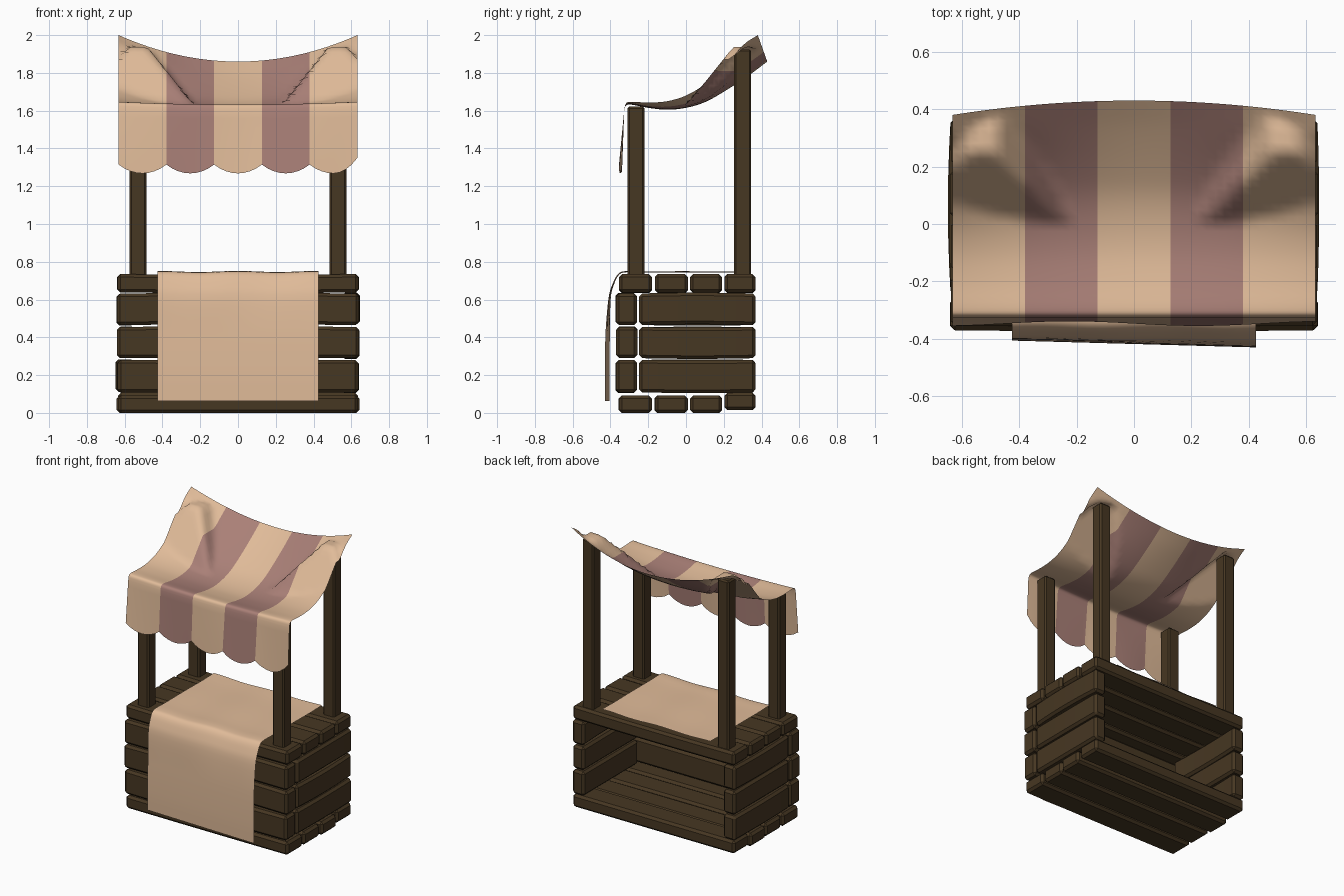
import bpy, bmesh, math, random
from mathutils import Vector

if "Cube" in bpy.data.objects:
    bpy.data.objects.remove(bpy.data.objects["Cube"])

random.seed(4)

def material(name, rgb):
    m = bpy.data.materials.new(name)
    m.diffuse_color = (*rgb, 1)
    m.use_nodes = True
    m.node_tree.nodes["Principled BSDF"].inputs["Base Color"].default_value = m.diffuse_color
    return m

WOOD = material("dark_wood", (0.062, 0.038, 0.016))
CREAM = material("cream_cloth", (0.75, 0.50, 0.32))
ROSE = material("rose_cloth", (0.40, 0.215, 0.185))

def finish(name, bm, mats):
    me = bpy.data.meshes.new(name)
    bm.to_mesh(me)
    bm.free()
    for m in mats:
        me.materials.append(m)
    ob = bpy.data.objects.new(name, me)
    bpy.context.collection.objects.link(ob)
    return ob

def plank(name, lo, hi, axis, bow=(0, 0, 0), chamfer=0.016):
    """Chamfered board between two corners, gently bowed along its long axis."""
    lo, hi, bow = Vector(lo), Vector(hi), Vector(bow)
    size, mid = hi - lo, (hi + lo) / 2
    bm = bmesh.new()
    bmesh.ops.create_cube(bm, size=1)
    for v in bm.verts:
        v.co = Vector(v.co[k] * size[k] + mid[k] for k in range(3))
    normal = Vector((0, 0, 0))
    normal[axis] = 1
    for k in range(1, 6):
        cut = mid.copy()
        cut[axis] = lo[axis] + size[axis] * k / 6
        bmesh.ops.bisect_plane(bm, geom=bm.verts[:] + bm.edges[:] + bm.faces[:],
                               plane_co=cut, plane_no=normal)
    sharp = [e for e in bm.edges if e.calc_face_angle(0) > 1]
    bmesh.ops.bevel(bm, geom=sharp, offset=chamfer, segments=1, affect='EDGES')
    for v in bm.verts:
        t = 2 * (v.co[axis] - lo[axis]) / size[axis] - 1
        v.co += bow * (1 - t * t)
        v.co.z = max(v.co.z, 0)
    return finish(name, bm, [WOOD])

def jit(a=0.005):
    return random.uniform(-a, a)

def smooth_path(pts, n):
    """Catmull-Rom resampling of a short list of tuples."""
    p = [Vector(q) for q in pts]
    p = [2 * p[0] - p[1]] + p + [2 * p[-1] - p[-2]]
    out = []
    for i in range(1, len(p) - 2):
        for k in range(n):
            t = k / n
            a, b, c, d = p[i - 1:i + 3]
            out.append(0.5 * (2 * b + (c - a) * t + (2 * a - 5 * b + 4 * c - d) * t * t
                              + (3 * b - a - 3 * c + d) * t ** 3))
    return out + [p[-2]]

def sheet(name, cols, rows, point, mats, mat_of=lambda i: 0):
    """Thin cloth: point(i, j) gives the grid position, rows run back to front."""
    bm = bmesh.new()
    g = [[bm.verts.new(point(i, j)) for j in range(rows)] for i in range(cols + 1)]
    for i in range(cols):
        for j in range(rows - 1):
            f = bm.faces.new((g[i][j], g[i][j + 1], g[i + 1][j + 1], g[i + 1][j]))
            f.material_index = mat_of(i)
            f.smooth = True
    return finish(name, bm, mats)

# floor and counter boards
for k, (y0, y1) in enumerate([(-0.355, -0.18), (-0.165, 0.01), (0.022, 0.19), (0.203, 0.368)]):
    zb = 0.015 if k == 3 else 0
    x = 0.638 + jit()
    plank(f"floor_board_{k+1}", (-x, y0, zb), (x, y1, 0.092 + zb), 0, (0, jit(0.003), 0))
    x = 0.638 + jit()
    plank(f"counter_board_{k+1}", (-x, y0, 0.638), (x, y1, 0.735), 0, (0, 0, -0.004))

# front and side wall boards
for k, (z0, z1) in enumerate([(0.108, 0.28), (0.29, 0.455), (0.465, 0.632)]):
    x = 0.64 + jit()
    plank(f"front_board_{k+1}", (-x, -0.37, z0), (x, -0.258, z1), 0, (0, jit(), jit(0.004)))
    for s, side in ((-1, "left"), (1, "right")):
        xs = sorted((s * 0.545, s * (0.635 + jit(0.004))))
        plank(f"{side}_board_{k+1}", (xs[0], -0.248, z0), (xs[1], 0.368, z1), 1,
              (s * random.uniform(0, 0.012), 0, jit(0.006)))

# four posts
for s, side in ((-1, "left"), (1, "right")):
    for place, y, top in (("front", -0.265, 1.622), ("back", 0.3, 1.925)):
        plank(f"{place}_{side}_post", (s * 0.53 - 0.045, y - 0.045, 0.72),
              (s * 0.53 + 0.045, y + 0.045, top), 2, chamfer=0.01)

# striped awning: profiles (y, z) at its side edge and at its centre
EDGE = smooth_path([(0.38, 2.0), (0.30, 1.945), (0.2, 1.83), (0.1, 1.74), (0, 1.68), (-0.1, 1.65),
                    (-0.2, 1.643), (-0.29, 1.647), (-0.318, 1.638), (-0.327, 1.605)], 4)
MID = smooth_path([(0.43, 1.86), (0.33, 1.785), (0.2, 1.70), (0.1, 1.645), (0, 1.615), (-0.1, 1.605),
                   (-0.2, 1.615), (-0.29, 1.632), (-0.318, 1.626), (-0.327, 1.60)], 4)
HALF, COLS, DROP = 0.632, 40, 8

def awning_point(i, j):
    x = HALF * (2 * i / COLS - 1)
    w = (x / HALF) ** 2
    y, z = MID[min(j, len(MID) - 1)].lerp(EDGE[min(j, len(MID) - 1)], w)
    # cloth lifted over the back posts
    d = max(0, abs(abs(x) - 0.53) - 0.05, abs(y - 0.3) - 0.05)
    z = max(z, 1.937 - 1.25 * d)
    t = max(0, j - len(MID) + 1) / DROP
    # hanging scalloped valance
    hem = 1.315 - 0.047 * abs(math.sin(math.pi * i / 8)) ** 0.8
    if i > 36:
        hem += 0.035 * ((i - 36) / 4) ** 2
    z += (hem - z) * t
    y -= 0.02 * t + 0.008 * t * math.sin(x * 7)
    return (x, y, z)

sheet("striped_awning", COLS, len(MID) + DROP, awning_point, [CREAM, ROSE], lambda i: (i // 8) % 2)

# cloth runner over the counter
RUN = smooth_path([(0.335, 0.748), (0.2, 0.745), (0, 0.747), (-0.2, 0.746), (-0.31, 0.748),
                   (-0.355, 0.735), (-0.385, 0.68), (-0.405, 0.6), (-0.415, 0.4),
                   (-0.418, 0.2), (-0.416, 0.062)], 4)

def runner_point(i, j):
    x = 0.425 * (2 * i / 16 - 1)
    y, z = RUN[j]
    hang = min(1, max(0, (0.735 - z) / 0.3))
    return (x, y - 0.028 * x * hang + 0.003 * math.sin(x * 14) * (1 - hang),
            z + 0.003 * math.cos(x * 15) * (1 - hang))

sheet("counter_cloth", 16, len(RUN), runner_point, [CREAM])
